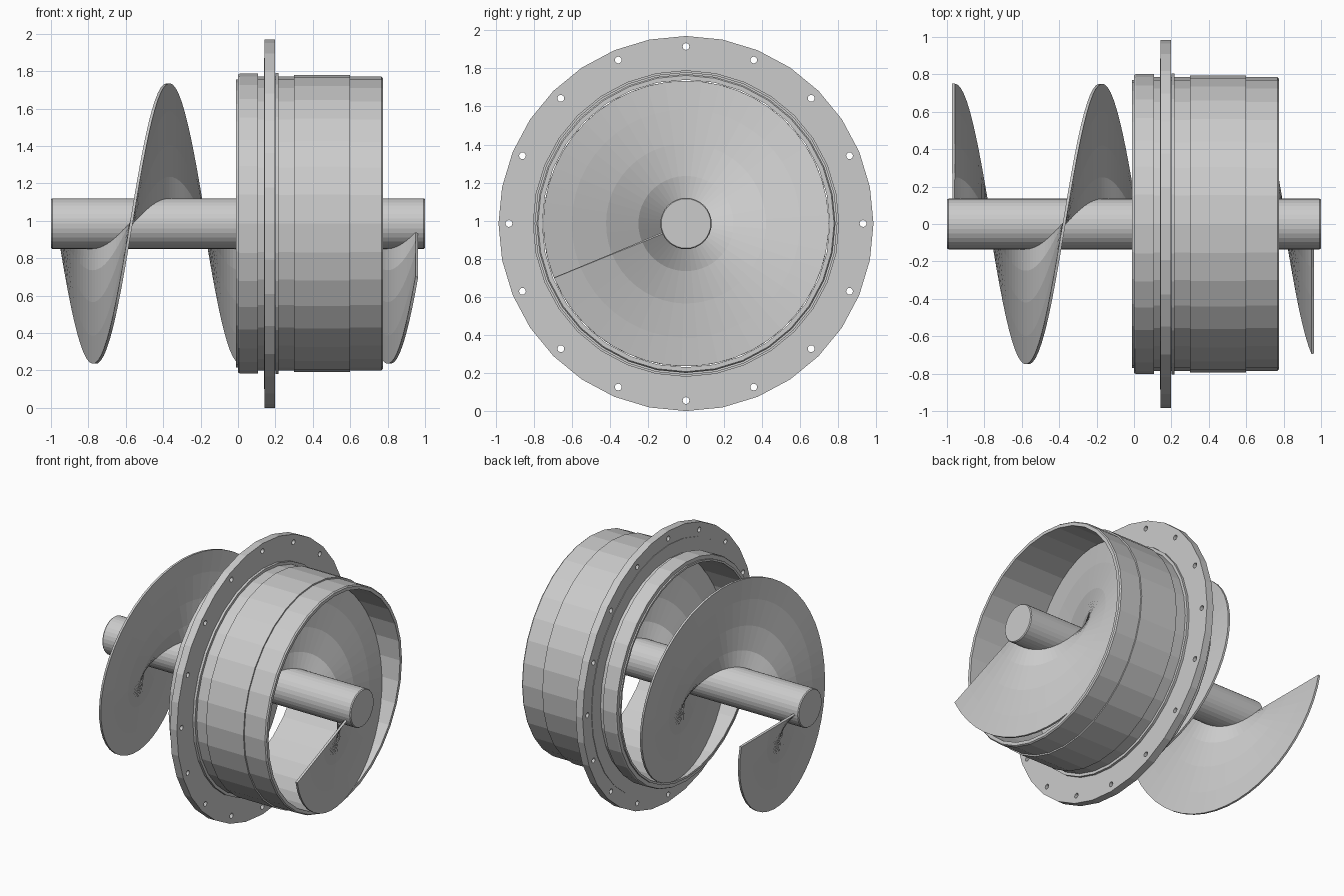
import bpy, bmesh
from math import pi, sin, cos

if "Cube" in bpy.data.objects:
    bpy.data.objects.remove(bpy.data.objects["Cube"])

CZ = 0.985      # height of the shaft axis, which runs along x
SIDES = 32


def finish(name, bm):
    bmesh.ops.recalc_face_normals(bm, faces=bm.faces[:])
    me = bpy.data.meshes.new(name)
    bm.to_mesh(me)
    bm.free()
    ob = bpy.data.objects.new(name, me)
    ob.location.z = CZ
    bpy.context.collection.objects.link(ob)
    return ob


def lathe(name, profile):
    """Revolve a closed (x, radius) profile about the x axis."""
    bm = bmesh.new()
    rings = []
    for i in range(SIDES):
        a = 2 * pi * i / SIDES
        rings.append([bm.verts.new((x, r * cos(a), r * sin(a))) for x, r in profile])
    n = len(profile)
    for i in range(SIDES):
        p, q = rings[i], rings[(i + 1) % SIDES]
        for j in range(n):
            k = (j + 1) % n
            bm.faces.new((p[j], p[k], q[k], q[j]))
    return finish(name, bm)


# shaft
bm = bmesh.new()
rings = [[bm.verts.new((x, r * cos(2 * pi * i / SIDES), r * sin(2 * pi * i / SIDES)))
          for i in range(SIDES)]
         for x, r in ((-1, 0.13), (-0.993, 0.135), (0.993, 0.135), (1, 0.13))]
for a, b in zip(rings, rings[1:]):
    for i in range(SIDES):
        j = (i + 1) % SIDES
        bm.faces.new((a[i], a[j], b[j], b[i]))
bm.faces.new(rings[0])
bm.faces.new(rings[-1])
finish("shaft", bm)

# helical screw blade
START, PITCH, TURNS, STEPS = -0.965, 0.788, 2.438, 120
RADII = (0.12, 0.25, 0.42, 0.6, 0.75)
bm = bmesh.new()
rows = []
for i in range(STEPS + 1):
    t = TURNS * i / STEPS
    a = -2 * pi * t
    rows.append([bm.verts.new((START + PITCH * t, r * cos(a), r * sin(a))) for r in RADII])
for p, q in zip(rows, rows[1:]):
    for j in range(len(RADII) - 1):
        bm.faces.new((p[j], p[j + 1], q[j + 1], q[j]))
blade = finish("screw_blade", bm)
mod = blade.modifiers.new("thickness", "SOLIDIFY")
mod.thickness = 0.015
mod.offset = 0

# stepped tube housing: outside left to right, then the bore
lathe("housing", [
    (-0.01, 0.755), (-0.01, 0.77), (0.0, 0.77), (0.0, 0.797), (0.01, 0.802),
    (0.108, 0.802), (0.108, 0.785), (0.2, 0.785), (0.2, 0.805), (0.217, 0.805),
    (0.217, 0.785), (0.3, 0.785), (0.3, 0.795), (0.6, 0.795), (0.6, 0.785),
    (0.766, 0.785), (0.775, 0.778), (0.775, 0.755)])

# thin backing ring behind the flange
lathe("flange_backing_ring", [(0.139, 0.78), (0.139, 0.885), (0.15, 0.885), (0.15, 0.78)])

# bolt flange: filled 2D outline with bore and bolt holes
cu = bpy.data.curves.new("bolt_flange", "CURVE")
cu.dimensions = '2D'
cu.fill_mode = 'BOTH'
cu.extrude = 0.0275


def circle(cx, cy, r, n):
    sp = cu.splines.new('POLY')
    sp.points.add(n - 1)
    for i, p in enumerate(sp.points):
        a = 2 * pi * i / n
        p.co = (cx + r * cos(a), cy + r * sin(a), 0, 1)
    sp.use_cyclic_u = True
    sp.use_smooth = False


circle(0, 0, 0.985, SIDES)
circle(0, 0, 0.78, SIDES)
for k in range(16):
    a = 2 * pi * k / 16
    circle(0.93 * cos(a), 0.93 * sin(a), 0.018, 12)
flange = bpy.data.objects.new("bolt_flange", cu)
bpy.context.collection.objects.link(flange)
flange.location = (0.17, 0, CZ)
flange.rotation_euler = (0, pi / 2, 0)
bpy.ops.object.select_all(action='DESELECT')
flange.select_set(True)
bpy.context.view_layer.objects.active = flange
bpy.ops.object.convert(target='MESH')
bpy.ops.object.shade_flat()
